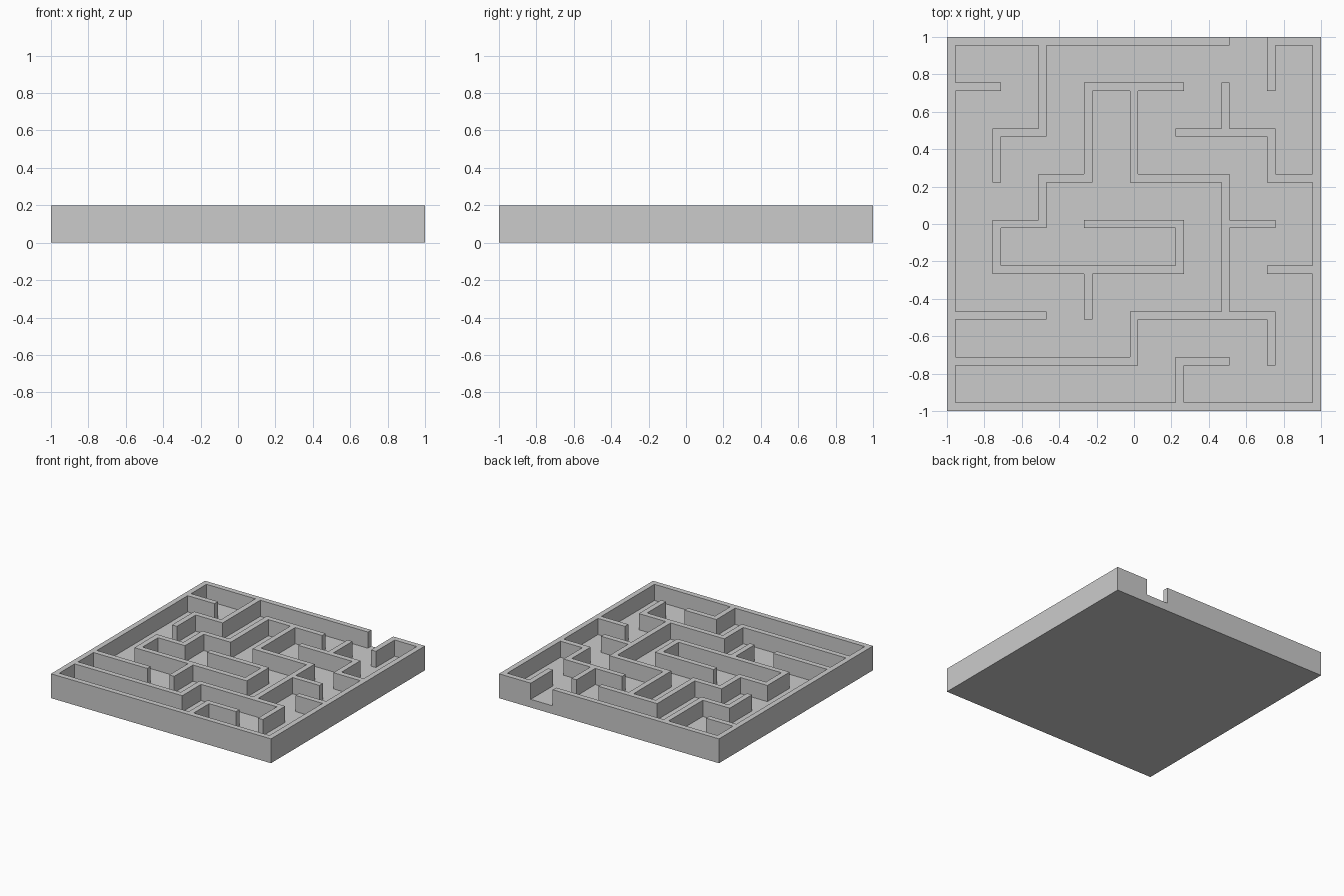
import bpy
import bmesh

cube = bpy.data.objects.get("Cube")
if cube:
    bpy.data.objects.remove(cube, do_unlink=True)

# Sizes: eight corridors between nine wall lines
THICK = 2 / 45
PITCH = (2 - THICK) / 8
FLOOR = 0.067
HEIGHT = 0.2

# Wall runs on the corridor lattice, -4 to 4 both ways
RUNS = [
    [(2, 4), (-4, 4), (-4, -4), (4, -4), (4, 4), (3, 4), (3, 3)],  # rim with the exit gap
    [(-4, 3), (-3, 3)],
    [(-2, 4), (-2, 2), (-3, 2), (-3, 1)],
    [(1, 3), (-1, 3), (-1, 1), (-2, 1), (-2, 0), (-3, 0),
     (-3, -1), (1, -1), (1, 0), (-1, 0)],
    [(-1, -1), (-1, -2)],
    [(0, 3), (0, 1), (2, 1), (2, -2)],
    [(2, 0), (3, 0)],
    [(1, 2), (3, 2), (3, 1), (4, 1)],
    [(2, 2), (2, 3)],
    [(3, -1), (4, -1)],
    [(-4, -2), (-2, -2)],
    [(-4, -3), (0, -3), (0, -2), (3, -2), (3, -3)],
    [(1, -4), (1, -3), (2, -3)],
]


def wall_cells():
    """Cells covered by the runs; even indices are wall lines, odd are corridors."""
    cells = set()
    for run in RUNS:
        for (ax, ay), (bx, by) in zip(run, run[1:]):
            for i in range(2 * min(ax, bx), 2 * max(ax, bx) + 1):
                for j in range(2 * min(ay, by), 2 * max(ay, by) + 1):
                    cells.add((i + 8, j + 8))
    return cells


# Floor grid with narrow wall strips and wide corridor strips
bm = bmesh.new()
ticks = [k * PITCH + side * THICK / 2 for k in range(-4, 5) for side in (-1, 1)]
verts = [[bm.verts.new((x, y, FLOOR)) for y in ticks] for x in ticks]
walls = wall_cells()
wall_faces = []
for i in range(len(ticks) - 1):
    for j in range(len(ticks) - 1):
        face = bm.faces.new((verts[i][j], verts[i + 1][j],
                             verts[i + 1][j + 1], verts[i][j + 1]))
        if (i, j) in walls:
            wall_faces.append(face)

# Base slab: skirt down from the outline, then close the bottom
outline = [e for e in bm.edges if e.is_boundary]
skirt = bmesh.ops.extrude_edge_only(bm, edges=outline)["geom"]
for v in skirt:
    if isinstance(v, bmesh.types.BMVert):
        v.co.z = 0
rim = [e for e in bm.edges if e.is_boundary]
bmesh.ops.contextual_create(bm, geom=rim)

# Raise the walls
raised = bmesh.ops.extrude_face_region(bm, geom=wall_faces)["geom"]
for v in raised:
    if isinstance(v, bmesh.types.BMVert):
        v.co.z = HEIGHT

# Merge flat areas into large clean faces
bmesh.ops.recalc_face_normals(bm, faces=bm.faces)
bmesh.ops.dissolve_limit(bm, angle_limit=0.01, verts=bm.verts, edges=bm.edges)

mesh = bpy.data.meshes.new("maze_board")
bm.to_mesh(mesh)
bm.free()
board = bpy.data.objects.new("maze_board", mesh)
bpy.context.collection.objects.link(board)

# Single plain grey
grey = bpy.data.materials.new("light_grey")
grey.use_nodes = True
colour = (0.6, 0.6, 0.6, 1)
grey.diffuse_color = colour
grey.node_tree.nodes["Principled BSDF"].inputs["Base Color"].default_value = colour
mesh.materials.append(grey)
